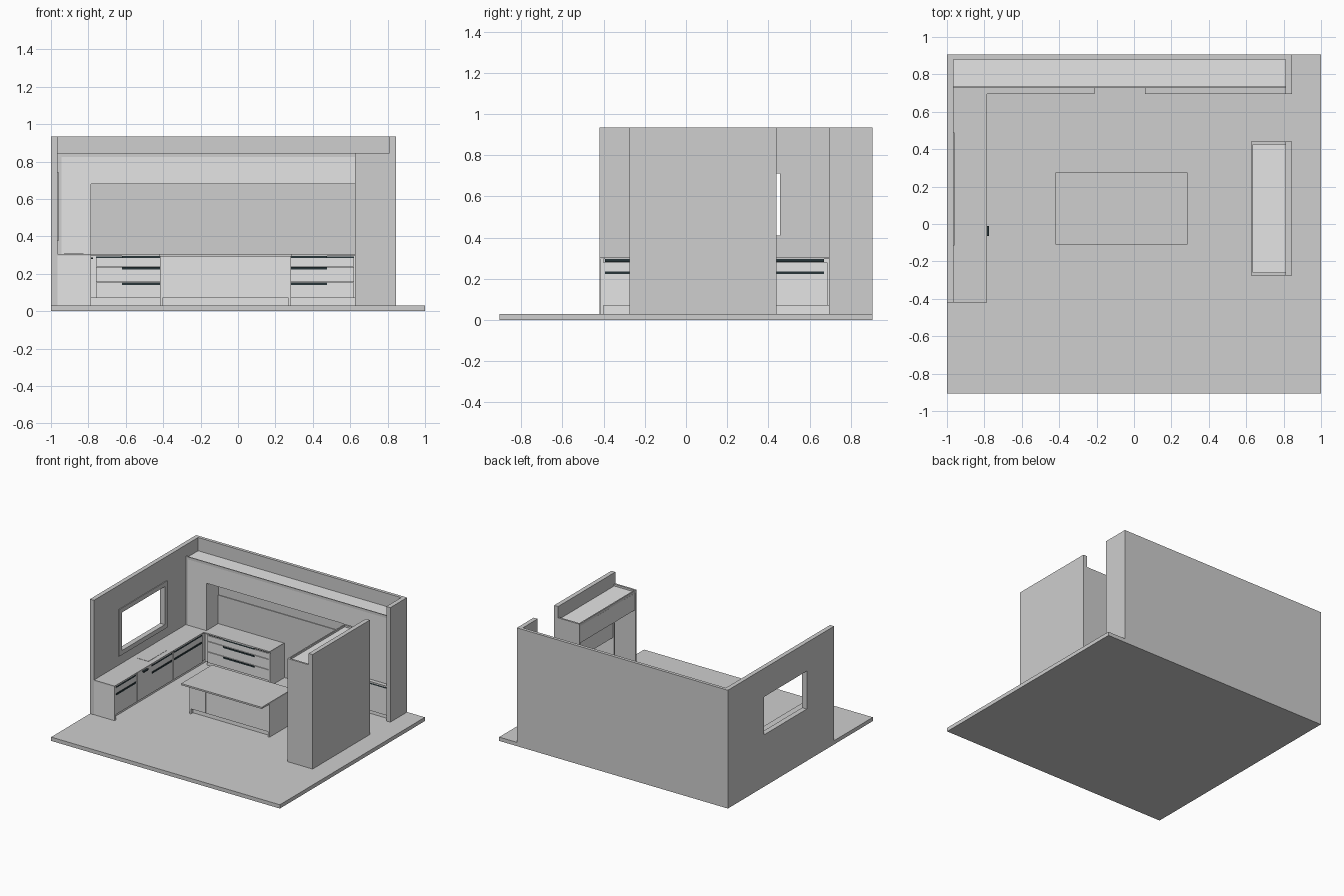
import bpy

if "Cube" in bpy.data.objects:
    bpy.data.objects.remove(bpy.data.objects["Cube"])

def mat(name, c):
    m = bpy.data.materials.new(name)
    m.diffuse_color = (*c, 1)
    m.use_nodes = True
    m.node_tree.nodes["Principled BSDF"].inputs["Base Color"].default_value = m.diffuse_color
    return m

GRAY = mat("warm_gray", (0.62, 0.62, 0.62))
LIGHT = mat("light_gray", (0.78, 0.78, 0.78))
DARK = mat("dark_metal", (0.02, 0.035, 0.04))

def box(name, x, y, z, m):
    """Box from (min, max) ranges."""
    bpy.ops.mesh.primitive_cube_add(size=1, location=[(a + b) / 2 for a, b in (x, y, z)])
    o = bpy.context.object
    o.name = name
    o.scale = [b - a for a, b in (x, y, z)]
    bpy.ops.object.transform_apply(location=False, rotation=False, scale=True)
    o.data.materials.append(m)
    return o

H = 0.935   # wall top
F = 0.03    # floor top
C = 0.305   # counter top

# Floor and walls
box("floor", (-1, 1), (-0.905, 0.905), (0, F), GRAY)
box("back_wall", (-0.965, 0.81), (0.88, 0.905), (F, H), GRAY)
box("right_wall_stub", (0.81, 0.845), (0.695, 0.905), (F, H), GRAY)
box("tall_unit_wall", (0.81, 0.845), (-0.275, 0.44), (F, H), GRAY)

# Left wall built around the window opening
W = (-1, -0.965)
wy, wz = (-0.08, 0.455), (0.41, 0.71)
box("left_wall_front", W, (-0.42, wy[0]), (F, H), GRAY)
box("left_wall_back", W, (wy[1], 0.905), (F, H), GRAY)
box("left_wall_below_window", W, wy, (F, wz[0]), GRAY)
box("left_wall_above_window", W, wy, (wz[1], H), GRAY)

# Window trim
t = 0.035
X = (-0.965, -0.959)
for n, z in (("bottom", (wz[0] - t, wz[0])), ("top", (wz[1], wz[1] + t))):
    box("window_trim_" + n, X, (wy[0] - t, wy[1] + t), z, GRAY)
for n, y in (("front", (wy[0] - t, wy[0])), ("back", (wy[1], wy[1] + t))):
    box("window_trim_" + n, X, y, wz, GRAY)

# Left counter run
box("left_counter_top", (-0.965, -0.785), (-0.42, 0.88), (0.295, C), GRAY)
box("left_counter_end_panel", (-0.965, -0.787), (-0.418, -0.40), (F, 0.295), LIGHT)
box("left_toe_kick", (-0.965, -0.825), (-0.40, 0.88), (F, 0.07), LIGHT)
box("left_cabinet_body", (-0.965, -0.80), (-0.40, 0.88), (0.07, 0.295), LIGHT)
for i, (a, b) in enumerate(((-0.40, -0.13), (0.05, 0.32), (0.325, 0.69))):
    box(f"left_drawer_front_{i}", (-0.80, -0.79), (a, b - 0.004), (0.07, 0.28), LIGHT)
    for z in (0.289, 0.23):
        box(f"left_handle_{i}", (-0.80, -0.785), (a + 0.006, b - 0.02), (z - 0.007, z + 0.006), DARK)
box("dishwasher_front", (-0.80, -0.79), (-0.126, 0.046), (0.07, 0.293), LIGHT)
box("dishwasher_latch", (-0.79, -0.774), (-0.065, -0.01), (0.279, 0.288), DARK)
box("sink_plate", (-0.93, -0.825), (0.06, 0.30), (C, C + 0.002), GRAY)

# Back counter runs, with a gap left for the stove
for side, a, b in (("left", -0.785, -0.21), ("right", 0.06, 0.81)):
    d0, d1 = (-0.76, b) if side == "left" else (a, 0.62)
    box(side + "_back_counter_top", (a, b), (0.695, 0.88), (0.295, C), GRAY)
    box(side + "_back_cabinet_body", (a, b), (0.712, 0.88), (0.07, 0.295), LIGHT)
    box(side + "_back_toe_kick", (a, b), (0.735, 0.88), (F, 0.07), LIGHT)
    box(side + "_back_end_panel", *(((b - 0.015, b) if side == "left" else (a, a + 0.015)),
                                    (0.70, 0.88), (F, 0.295)), LIGHT)
    mid = (d0 + d1) / 2
    box(side + "_back_gap_strip", (d0, d1), (0.708, 0.713), (0.285, 0.293), DARK)
    for z0, z1 in ((0.24, 0.283), (0.157, 0.236), (0.07, 0.153)):
        box(side + "_back_drawer", (d0, d1), (0.703, 0.712), (z0, z1), LIGHT)
    for z in (0.289, 0.23, 0.147):
        box(side + "_back_handle", (mid - 0.135, mid + 0.135), (0.697, 0.704), (z - 0.006, z + 0.006), DARK)
box("right_corner_door", (0.625, 0.81), (0.703, 0.712), (0.07, 0.283), LIGHT)
box("right_corner_handle", (0.66, 0.80), (0.697, 0.712), (0.284, 0.294), DARK)

# Upper cabinets framing the niche
box("upper_cabinet", (-0.965, 0.81), (0.735, 0.88), (0.68, 0.83), LIGHT)
for n, a, b in (("left", -0.965, -0.785), ("right", 0.625, 0.81)):
    box(n + "_tall_cupboard", (a, b), (0.735, 0.88), (C, 0.68), LIGHT)
box("upper_front_panel", (-0.945, 0.79), (0.727, 0.735), (0.68, 0.825), LIGHT)
box("left_tall_door", (-0.945, -0.785), (0.727, 0.735), (C, 0.68), LIGHT)
box("right_tall_door", (0.625, 0.79), (0.727, 0.735), (C, 0.68), LIGHT)
box("top_trim", (-0.965, 0.81), (0.727, 0.735), (0.825, 0.845), GRAY)
for n, a in (("left", -0.965), ("right", 0.79)):
    box(n + "_side_trim", (a, a + 0.02), (0.727, 0.735), (C, 0.825), GRAY)
box("backsplash", (-0.785, 0.625), (0.874, 0.88), (C, 0.53), GRAY)

# Island with overhanging top
box("island_top", (-0.42, 0.285), (-0.11, 0.275), (0.292, C), GRAY)
box("island_body", (-0.405, 0.27), (-0.005, 0.26), (0.07, 0.292), LIGHT)
box("island_toe_kick", (-0.405, 0.27), (0.015, 0.235), (F, 0.07), LIGHT)
for a in (-0.418, 0.27):
    box("island_end_panel", (a, a + 0.013), (-0.01, 0.27), (F, 0.292), LIGHT)
for a, b in ((-0.403, -0.277), (-0.273, 0.268)):
    box("island_front_panel", (a, b), (-0.01, -0.005), (0.07, 0.288), LIGHT)

# Tall unit: upper cupboards, appliance niche and open fridge bay
U = (0.635, 0.81)
box("tall_unit_upper", U, (-0.26, 0.425), (0.69, 0.83), LIGHT)
for n, a, b in (("front", -0.275, -0.26), ("back", 0.425, 0.44)):
    box(f"tall_unit_{n}_panel", (0.625, 0.81), (a, b), (F, 0.845), GRAY)
box("tall_unit_divider", (0.628, 0.81), (-0.01, 0.005), (F, 0.69), LIGHT)
box("tall_unit_top_trim", (0.625, 0.635), (-0.26, 0.425), (0.825, 0.845), GRAY)
for a, b in ((-0.258, -0.004), (0, 0.423)):
    box("tall_unit_upper_door", (0.627, 0.635), (a, b), (0.69, 0.823), LIGHT)
box("niche_side_cupboard", U, (0.25, 0.425), (F, 0.69), LIGHT)
box("niche_lower_cupboard", U, (0.005, 0.25), (F, 0.31), LIGHT)
box("niche_upper_cupboard", U, (0.005, 0.25), (0.57, 0.69), LIGHT)
box("niche_back", (0.795, 0.81), (0.005, 0.25), (0.31, 0.57), GRAY)
